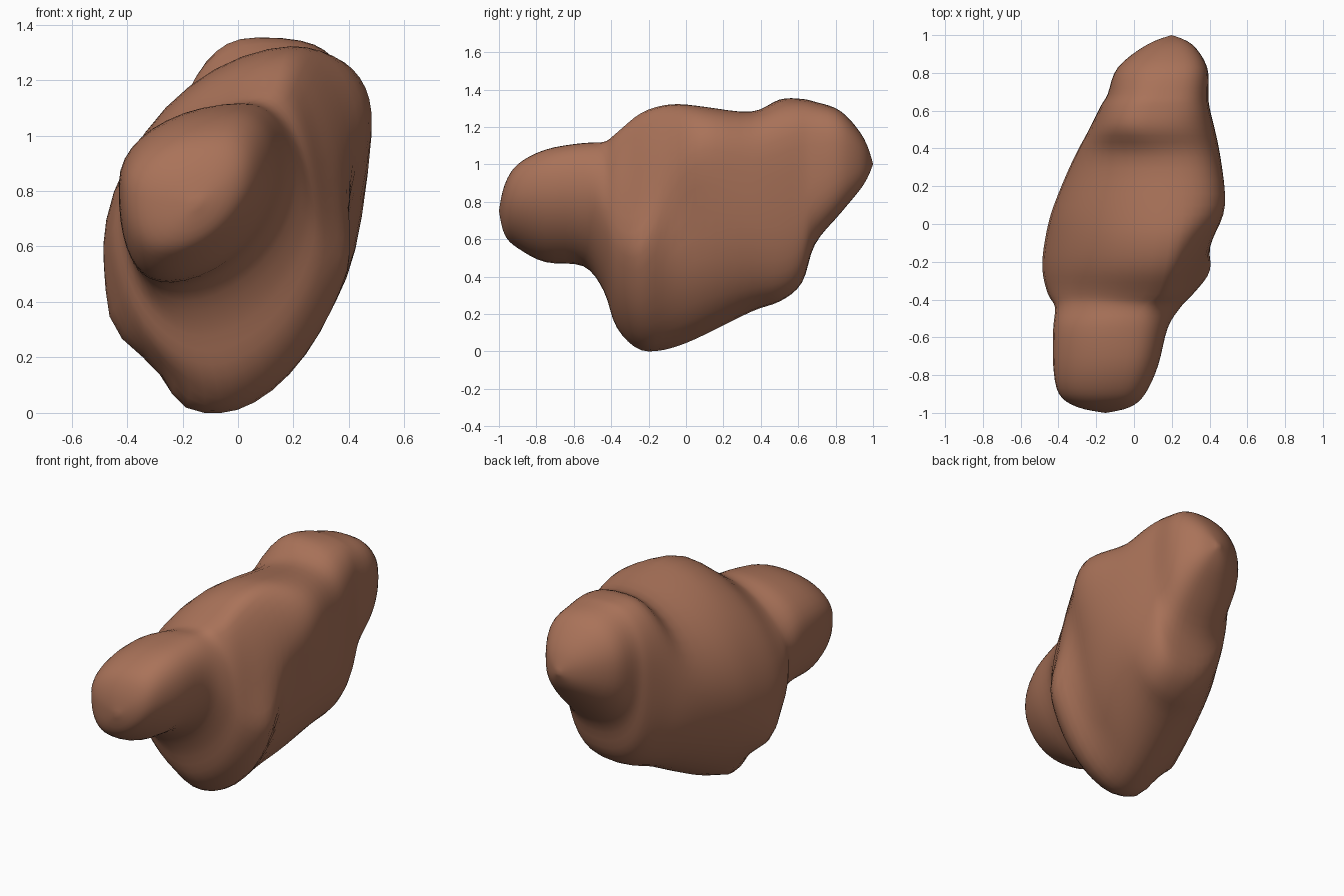
import bpy, bmesh, math
from mathutils import Vector

if "Cube" in bpy.data.objects:
    bpy.data.objects.remove(bpy.data.objects["Cube"])

# Cross-sections along y: each gives the leftmost, rightmost, top and bottom point
# y, left x, left z, right x, right z, top x, top z, bottom x, bottom z
SECTIONS = [
    (-0.97, -.30, .76, -.02, .80, -.13, .89, -.20, .62),
    (-0.90, -.40, .80, .06, .84, -.08, 1.00, -.24, .55),
    (-0.75, -.43, .83, .13, .86, -.04, 1.08, -.25, .47),
    (-0.55, -.43, .82, .18, .87, .00, 1.115, -.22, .455),
    (-0.44, -.42, .75, .25, .75, .06, 1.12, -.15, .32),
    (-0.37, -.46, .65, .31, .60, .14, 1.17, -.08, .12),
    (-0.24, -.49, .60, .39, .57, .18, 1.28, -.06, .00),
    (-0.08, -.475, .62, .43, .85, .20, 1.325, -.04, .01),
    (0.10, -.43, .68, .49, 1.03, .20, 1.31, .00, .08),
    (0.35, -.32, .75, .46, .95, .17, 1.28, .05, .21),
    (0.50, -.24, .85, .43, .95, .05, 1.35, .10, .26),
    (0.62, -.18, .95, .40, 1.00, .08, 1.35, .13, .36),
    (0.69, -.14, .98, .395, 1.02, .12, 1.335, .16, .57),
    (0.83, -.09, 1.03, .39, 1.05, .18, 1.285, .20, .74),
    (0.95, .07, 1.02, .31, 1.02, .20, 1.14, .21, .89),
]
FRONT_TIP, BACK_TIP = (-.15, -1.0, .75), (.20, 1.0, 1.0)

# Corner fullness along y: below 1 is boxy, above 1 is slack
# y, top right, top left, bottom left, bottom right
CORNERS = [
    (-1.0, .80, 1.0, .80, 1.15), (-.55, .85, 1.0, .80, 1.1), (-.30, 1.3, 1.1, 1.25, 1.2),
    (0.0, .85, 1.08, 1.1, 1.15), (.35, .75, 1.05, 1.0, .85), (.60, .60, .90, .85, .65),
    (1.0, .80, .95, .90, .80),
]

# Local dents and bumps: centre, pull, radius
PULLS = [
    ((-.41, -.20, .33), (-.05, 0, -.03), .12),    # left lower bump
    ((-.28, -.22, .17), (.04, 0, .04), .07),      # notch under it
    ((-.17, -.20, .06), (-.04, 0, -.03), .09),    # flat foot
    ((.44, .00, .74), (-.04, 0, 0), .17),         # hollow under the right shoulder
    ((.38, -.26, .56), (.03, 0, 0), .10),         # right front knob
]
SEGMENTS, STEPS = 40, 4


def as_row(tip):
    return (tip[1],) + (tip[0], tip[2]) * 4


def catmull(a, b, c, d, t):
    return 0.5 * (2*b + (c - a)*t + (2*a - 5*b + 4*c - d)*t*t + (3*b - a - 3*c + d)*t**3)


def fullness(y):
    y = max(-1, min(1, y))
    for a, b in zip(CORNERS, CORNERS[1:]):
        if y <= b[0]:
            t = (y - a[0]) / (b[0] - a[0])
            return [p + (q - p) * t for p, q in zip(a[1:], b[1:])]


def ring(row):
    """Closed section made of four curved corners between the extreme points."""
    y, xl, zl, xr, zr, xt, zt, xb, zb = row
    tr, tl, bl, br = fullness(y)
    points = []
    for i in range(SEGMENTS):
        a = 2 * math.pi * i / SEGMENTS
        c, s = math.cos(a), math.sin(a)
        right, up = c >= 0, s >= 0
        p = (tr if right else tl) if up else (br if right else bl)
        cx = xt if up else xb
        cz = zr if right else zl
        x = cx + ((xr if right else xl) - cx) * abs(c) ** p
        z = cz + ((zt if up else zb) - cz) * abs(s) ** p
        points.append((x, y, max(z, 0)))
    return points


# Smoothly interpolated stations between the two tips
rows = [as_row(FRONT_TIP)] + SECTIONS + [as_row(BACK_TIP)]
stations = []
for i in range(len(rows) - 1):
    quad = (rows[max(i - 1, 0)], rows[i], rows[i + 1], rows[min(i + 2, len(rows) - 1)])
    for k in range(STEPS):
        if i or k:
            stations.append([catmull(*v, k / STEPS) for v in zip(*quad)])

# Rock skin
bm = bmesh.new()
rings = [[bm.verts.new(p) for p in ring(r)] for r in stations]
front, back = bm.verts.new(FRONT_TIP), bm.verts.new(BACK_TIP)
for j in range(SEGMENTS):
    n = (j + 1) % SEGMENTS
    for a, b in zip(rings, rings[1:]):
        bm.faces.new((a[j], a[n], b[n], b[j]))
    bm.faces.new((front, rings[0][n], rings[0][j]))
    bm.faces.new((back, rings[-1][j], rings[-1][n]))

# Dents and bumps
for v in bm.verts:
    start = v.co.copy()
    for centre, pull, radius in PULLS:
        d = (start - Vector(centre)).length / radius
        v.co += Vector(pull) * math.exp(-d * d)

# Soften the seams between the corners
for _ in range(3):
    bmesh.ops.smooth_vert(bm, verts=[v for r in rings for v in r], factor=.4,
                          use_axis_x=True, use_axis_y=False, use_axis_z=True)
bmesh.ops.recalc_face_normals(bm, faces=bm.faces)
low = min(v.co.z for v in bm.verts)
for v in bm.verts:
    v.co.z -= low
for f in bm.faces:
    f.smooth = True

mesh = bpy.data.meshes.new("rock")
bm.to_mesh(mesh)
bm.free()
rock = bpy.data.objects.new("rock", mesh)
bpy.context.collection.objects.link(rock)

brown = bpy.data.materials.new("reddish brown stone")
brown.diffuse_color = (.40, .17, .10, 1)
brown.use_nodes = True
brown.node_tree.nodes["Principled BSDF"].inputs["Base Color"].default_value = brown.diffuse_color
mesh.materials.append(brown)
